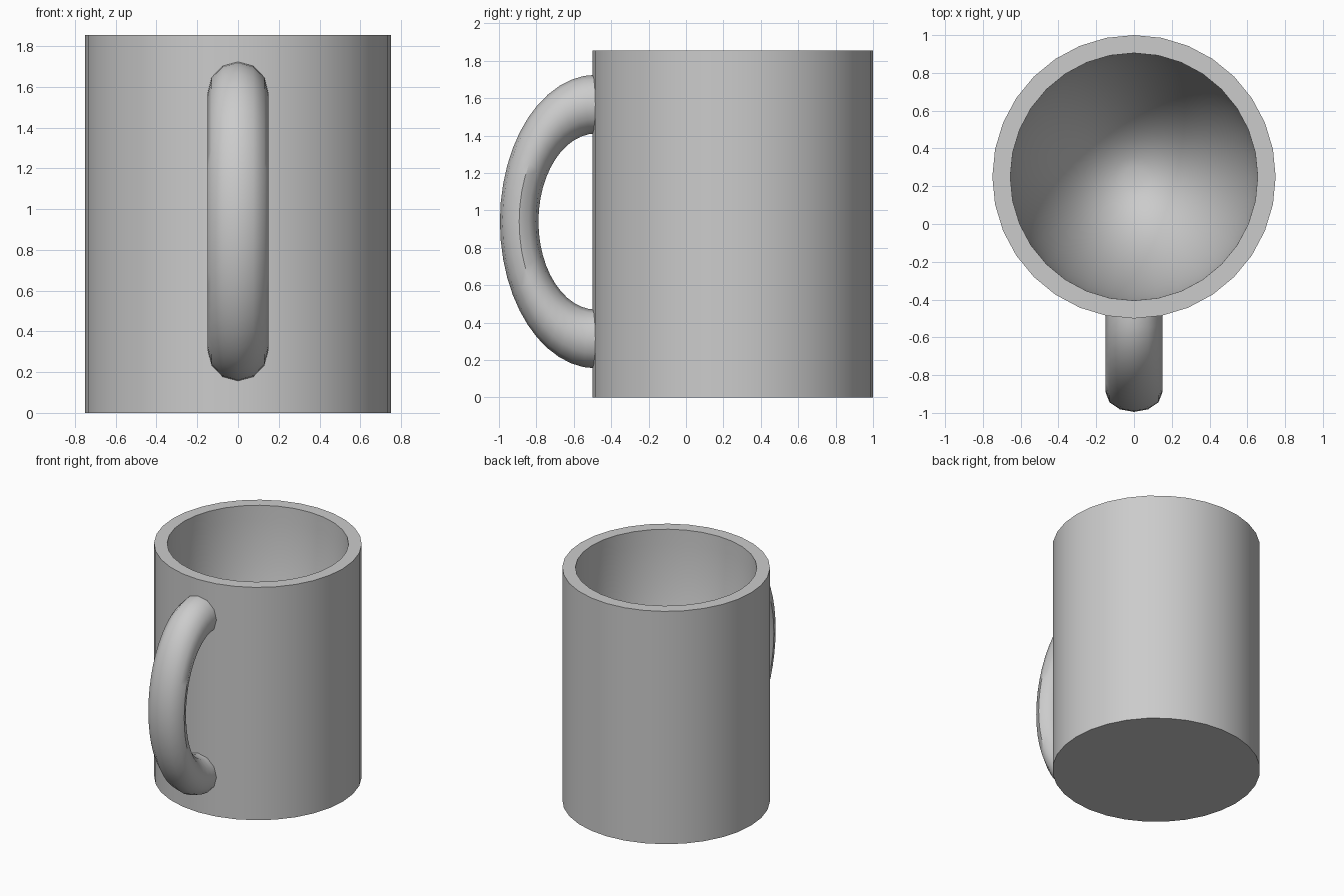
import bpy, bmesh
from math import sin, cos, pi, radians

if "Cube" in bpy.data.objects:
    bpy.data.objects.remove(bpy.data.objects["Cube"])


def skin(name, rings, cap_start=True, cap_end=True):
    """Bridge a list of equal closed rings into one smooth-shaded object."""
    bm = bmesh.new()
    loops = [[bm.verts.new(p) for p in ring] for ring in rings]
    n = len(loops[0])
    for a, b in zip(loops, loops[1:]):
        for i in range(n):
            j = (i + 1) % n
            bm.faces.new((a[i], a[j], b[j], b[i]))
    if cap_start:
        bm.faces.new(loops[0])
    if cap_end:
        bm.faces.new(loops[-1])
    bmesh.ops.recalc_face_normals(bm, faces=bm.faces)
    mesh = bpy.data.meshes.new(name)
    bm.to_mesh(mesh)
    bm.free()
    obj = bpy.data.objects.new(name, mesh)
    bpy.context.collection.objects.link(obj)
    bpy.ops.object.select_all(action='DESELECT')
    obj.select_set(True)
    bpy.context.view_layer.objects.active = obj
    bpy.ops.object.shade_smooth_by_angle(angle=radians(40))
    return obj


# Mug body: straight outside wall, flat rim, rounded bowl inside
SIDES, CY, HEIGHT = 32, 0.25, 1.855
R_OUT, R_IN, DEPTH, STEPS = 0.75, 0.655, 1.52, 20
profile = [(R_OUT, 0), (R_OUT, HEIGHT)]
for k in range(STEPS):
    t = k / STEPS * pi / 2
    profile.append((R_IN * cos(t), HEIGHT - DEPTH * sin(t)))


def circle(r, z):
    return [(r * sin(2 * pi * i / SIDES), CY + r * cos(2 * pi * i / SIDES), z)
            for i in range(SIDES)]


skin("mug_body", [circle(r, z) for r, z in profile])

# Handle: half of a flattened ring, its ends sunk into the wall
MAJOR, MINOR, HALF_W, SQUASH = 0.628, 0.157, 0.15, 0.656
HY, HZ, SECTION, ARC = -0.48, 0.94, 12, 24


def section(t, shift=0.0):
    ring = []
    for i in range(SECTION):
        p = 2 * pi * i / SECTION
        d = MAJOR + MINOR * cos(p)
        ring.append((HALF_W * sin(p), HY + shift - SQUASH * d * cos(t),
                     HZ + d * sin(t)))
    return ring


arc = [section(-pi / 2 + pi * k / ARC) for k in range(ARC + 1)]
skin("handle", [section(-pi / 2, 0.04)] + arc + [section(pi / 2, 0.04)])
